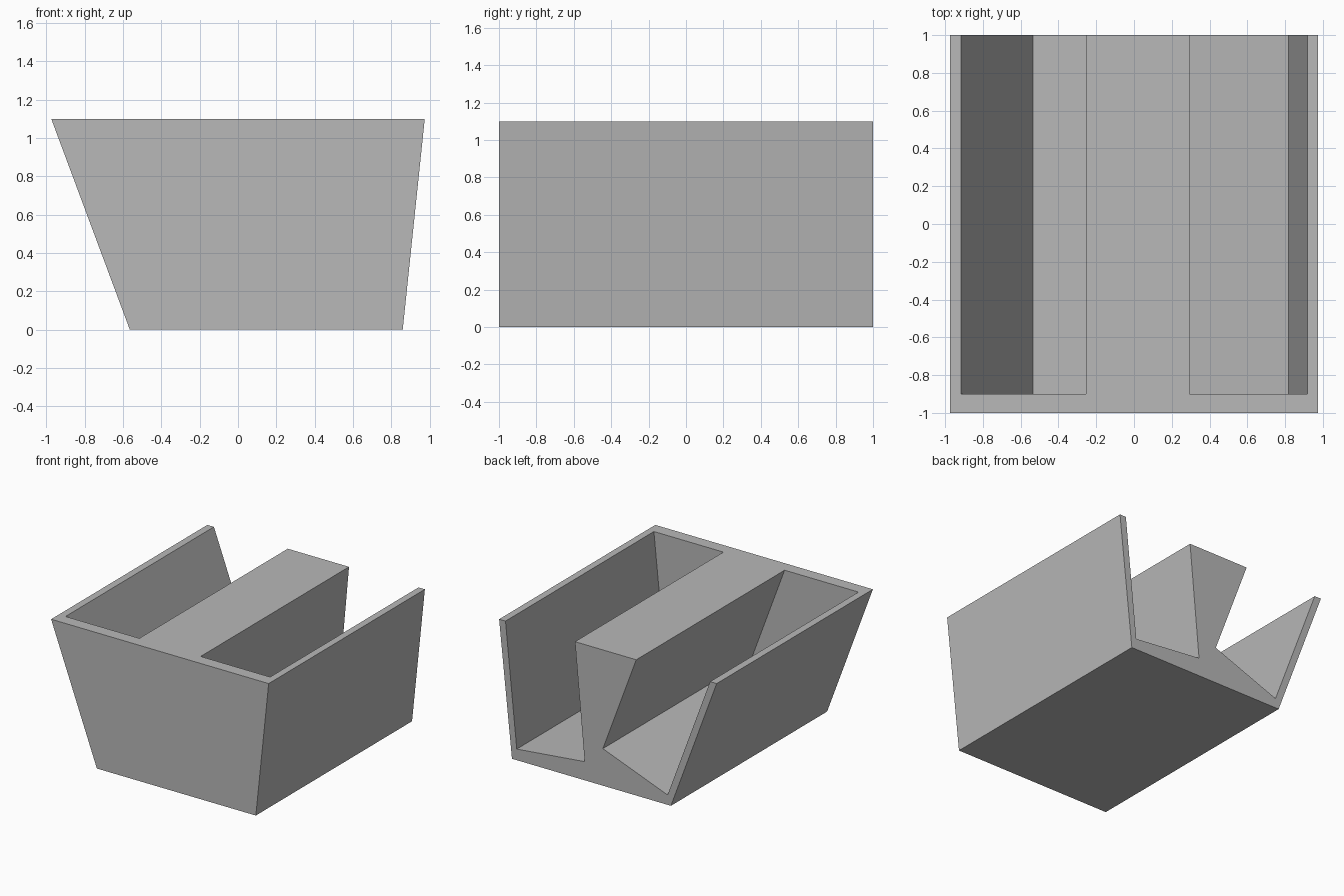
import bpy
import bmesh
from mathutils import Vector

if "Cube" in bpy.data.objects:
    bpy.data.objects.remove(bpy.data.objects["Cube"], do_unlink=True)

HEIGHT = 1.1
WALL = 0.1

grey = bpy.data.materials.new("plain grey")
grey.use_nodes = True
grey.diffuse_color = (0.48, 0.48, 0.48, 1)
grey.node_tree.nodes["Principled BSDF"].inputs["Base Color"].default_value = grey.diffuse_color


def prism(name, profile, y0, y1):
    """Extrude an x-z profile along y."""
    bm = bmesh.new()
    face = bm.faces.new([bm.verts.new((x, y0, z)) for x, z in profile])
    out = bmesh.ops.extrude_face_region(bm, geom=[face])
    moved = [v for v in out["geom"] if isinstance(v, bmesh.types.BMVert)]
    bmesh.ops.translate(bm, verts=moved, vec=(0, y1 - y0, 0))
    bmesh.ops.recalc_face_normals(bm, faces=bm.faces[:])
    mesh = bpy.data.meshes.new(name)
    bm.to_mesh(mesh)
    bm.free()
    mesh.materials.append(grey)
    obj = bpy.data.objects.new(name, mesh)
    bpy.context.collection.objects.link(obj)
    return obj


def slot_cutter(name, floor_a, floor_b, top_a, top_b):
    """Tilted slot whose walls run on past the top and the open back."""
    a, b = Vector(floor_a), Vector(floor_b)
    over_a = a.lerp(Vector((top_a, HEIGHT)), 1.2)
    over_b = b.lerp(Vector((top_b, HEIGHT)), 1.2)
    cutter = prism(name, [a, b, over_b, over_a], WALL - 1, 1.2)
    cutter.hide_render = True
    return cutter


# Solid block with unequal sloping sides
holder = prism("slotted_holder",
               [(-0.565, 0), (0.86, 0), (0.975, HEIGHT), (-0.975, HEIGHT)], -1, 1)

# Two slots, closed at the front and open at the back
cutters = [
    slot_cutter("right_slot_cutter", (-0.535, 0.08), (0.045, 0.3), -0.916, -0.254),
    slot_cutter("left_slot_cutter", (0.208, 0.151), (0.817, 0.09), 0.295, 0.918),
]

bpy.context.view_layer.objects.active = holder
for cutter in cutters:
    cut = holder.modifiers.new("slot", "BOOLEAN")
    cut.operation = "DIFFERENCE"
    cut.solver = "EXACT"
    cut.object = cutter
    bpy.ops.object.modifier_apply(modifier=cut.name)
    bpy.data.objects.remove(cutter, do_unlink=True)
